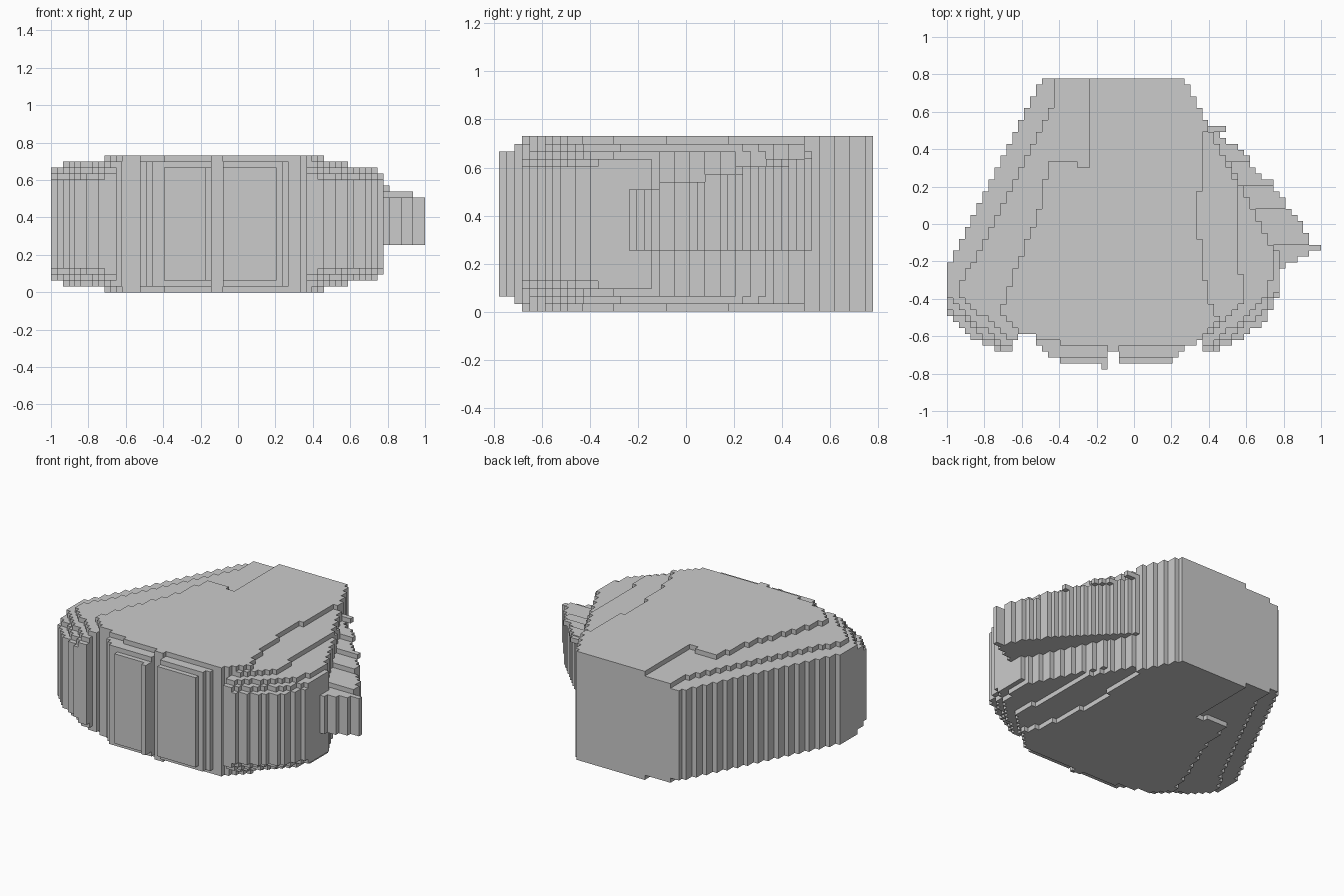
import bpy, bmesh, math
from mathutils import Vector

if "Cube" in bpy.data.objects:
    bpy.data.objects.remove(bpy.data.objects["Cube"])

H = 2 / 63                      # size of one block
NX, NY, NZ = 63, 49, 23         # overall block counts
X0, Y0 = -1.0, -NY * H / 2
filled = set()                  # blocks used by every part
parts = {}


def inside(poly, x, y):
    hit = False
    for (ax, ay), (bx, by) in zip(poly, poly[1:] + poly[:1]):
        if (ay > y) != (by > y) and x < (bx - ax) * (y - ay) / (by - ay) + ax:
            hit = not hit
    return hit


def slab(part, poly, k0, k1):
    """Fill an outline with blocks from level k0 up to level k1."""
    cells = parts.setdefault(part, set())
    for i in range(NX):
        for j in range(NY):
            if inside(poly, X0 + (i + .5) * H, Y0 + (j + .5) * H):
                for k in range(k0, k1):
                    if (i, j, k) not in filled:
                        filled.add((i, j, k))
                        cells.add((i, j, k))


def inset_slab(part, poly, n):
    """Slab held back n levels from both top and bottom."""
    slab(part, poly, n, NZ - n)


def rect(x0, x1, y0, y1):
    return [(x0, y0), (x1, y0), (x1, y1), (x0, y1)]


def build(name, cells):
    """Skin the blocks with outward faces and merge flat areas."""
    bm = bmesh.new()
    verts = {}

    def vert(p):
        if p not in verts:
            verts[p] = bm.verts.new((X0 + p[0] * H, Y0 + p[1] * H, p[2] * H))
        return verts[p]

    for c in sorted(cells):
        for a in range(3):
            for s in (0, 1):
                nb = list(c)
                nb[a] += 1 if s else -1
                if tuple(nb) in filled:
                    continue
                u, v = (a + 1) % 3, (a + 2) % 3
                ring = []
                for du, dv in ((0, 0), (1, 0), (1, 1), (0, 1)):
                    p = list(c)
                    p[a] += s
                    p[u] += du
                    p[v] += dv
                    ring.append(vert(tuple(p)))
                bm.faces.new(ring if s else ring[::-1])
    bmesh.ops.dissolve_limit(bm, angle_limit=math.radians(1),
                             verts=bm.verts[:], edges=bm.edges[:])
    bmesh.ops.triangulate(bm, faces=[f for f in bm.faces if len(f.verts) > 4])
    me = bpy.data.meshes.new(name)
    bm.to_mesh(me)
    bm.free()
    bpy.context.collection.objects.link(bpy.data.objects.new(name, me))


# Main body: full-height core, then two lower, wider terraces
core = [(-.24, .79), (.27, .79), (.39, .55), (.37, .44), (.335, 0), (.39, -.35),
        (.43, -.49), (.46, -.51), (.36, -.59), (.34, -.645), (-.08, -.645),
        (-.08, -.68), (-.145, -.68), (-.145, -.645), (-.39, -.645), (-.39, -.613),
        (-.53, -.613), (-.53, -.585), (-.62, -.585), (-.71, -.47), (-.70, -.42),
        (-.5, .1), (-.46, .335), (-.3, .335), (-.3, .305), (-.24, .305)]
terrace = [(-.43, .79), (.27, .79), (.40, .50), (.55, .22), (.55, -.28),
           (.585, -.28), (.585, -.43), (.36, -.62), (-.53, -.62), (-.53, -.585),
           (-.60, -.585), (-.65, -.63), (-.94, -.38), (-.93, -.32), (-.77, -.04),
           (-.56, .4), (-.435, .64)]
skirt = [(-.49, .79), (.27, .79), (.40, .52), (.60, .15), (.745, -.13),
         (.745, -.26), (.68, -.43), (.40, -.655), (.36, -.655), (.36, -.62),
         (-.53, -.62), (-.53, -.585), (-.60, -.585), (-.65, -.655), (-.70, -.645),
         (-.97, -.42), (-1.01, -.38), (-1.01, -.24), (-.88, 0)]
for n, outline in enumerate((core, terrace, skirt)):
    inset_slab("main_body", outline, n)

# Rounded front corners
right = [(.60, .14), (.78, -.19), (.78, -.33), (.69, -.47), (.43, -.665),
         (.43, -.685), (.36, -.685), (.36, -.5), (.5, 0)]
right_low = [(.78, -.2), (.78, -.37), (.71, -.51), (.60, -.59), (.42, -.68),
             (.38, -.6), (.6, -.3)]
left = [(-.8, -.2), (-1.01, -.3), (-1.01, -.43), (-.71, -.675), (-.65, -.675), (-.65, -.6)]
left_low = [(-.9, -.3), (-1.01, -.4), (-1.01, -.48), (-.94, -.54), (-.84, -.62),
            (-.71, -.685), (-.65, -.685), (-.65, -.6)]
for n, r, l in ((3, right, left), (4, right_low, left_low)):
    inset_slab("right_corner", r, n)
    inset_slab("left_corner", l, n)

# Two front panels with a raised inner face, and the upright rib beside the gap
inset_slab("left_panel", [(-.53, -.6), (-.53, -.62), (-.46, -.71), (-.145, -.71),
                          (-.145, -.6)], 1)
inset_slab("left_panel", rect(-.40, -.145, -.745, -.6), 2)
inset_slab("right_panel", [(-.08, -.6), (-.08, -.71), (.24, -.71), (.24, -.68),
                           (.30, -.65), (.30, -.6)], 1)
inset_slab("right_panel", rect(-.08, .205, -.745, -.6), 2)
inset_slab("front_rib", rect(-.18, -.145, -.79, -.6), 2)

# Side fin: pointed plate whose top climbs in steps toward the back
def fin_from(y_cut):
    pts = [(.27, .75), (.31, .68), (.40, .54), (.50, .45), (.62, .33), (.69, .235),
           (.83, .09), (.90, -.01), (.94, -.10), (1.01, -.11), (1.01, -.14),
           (.90, -.17), (.78, -.24), (.5, -.24), (.2, .5)]
    return [(x, max(y, y_cut)) for x, y in pts]


for level, y_cut in enumerate((-.3, -.10, .07, .21, .34, .50)):
    slab("side_fin", fin_from(y_cut), 8 if level == 0 else 15 + level, 16 + level)

for name, cells in parts.items():
    build(name, cells)
